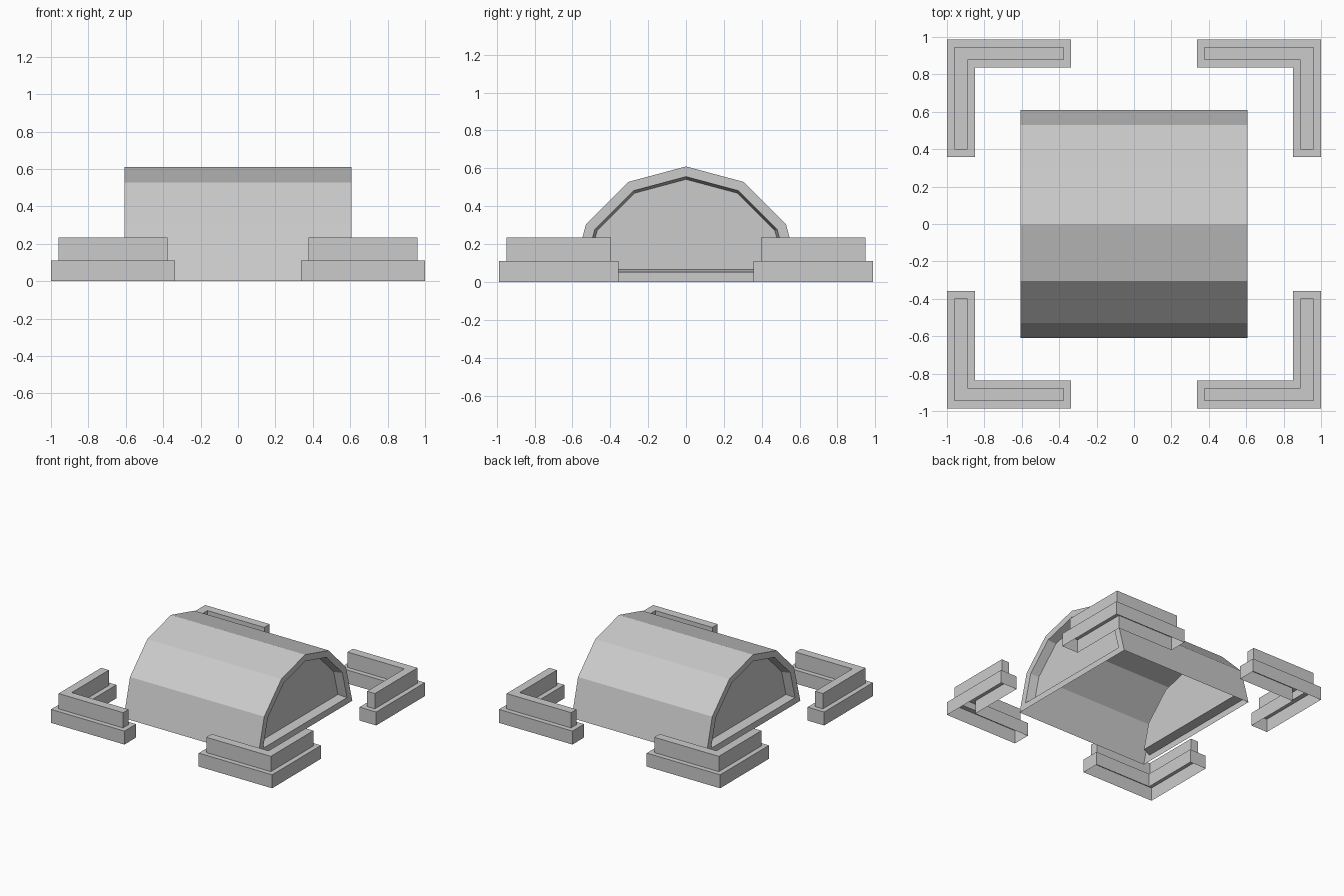
import bpy, bmesh, math
from mathutils import Vector

cube = bpy.data.objects.get("Cube")
if cube:
    bpy.data.objects.remove(cube, do_unlink=True)

grey = bpy.data.materials.new("plain_grey")
grey.use_nodes = True
colour = (0.6, 0.6, 0.6, 1)
grey.diffuse_color = colour
grey.node_tree.nodes["Principled BSDF"].inputs["Base Color"].default_value = colour


def prism(outline, sweep):
    """Closed flat-sided prism from an outline swept along a vector."""
    bm = bmesh.new()
    base = bm.faces.new([bm.verts.new(p) for p in outline])
    top = bmesh.ops.extrude_face_region(bm, geom=[base], use_keep_orig=True)["geom"]
    moved = [v for v in top if isinstance(v, bmesh.types.BMVert)]
    bmesh.ops.translate(bm, verts=moved, vec=sweep)
    bmesh.ops.recalc_face_normals(bm, faces=bm.faces[:])
    return bm


def facing(bm, direction):
    bm.normal_update()
    return [f for f in bm.faces if f.normal.dot(Vector(direction)) > 0.99]


def inset(bm, face, thickness, depth=0):
    bmesh.ops.inset_individual(bm, faces=[face], thickness=thickness,
                               depth=depth, use_even_offset=True)


def finish(bm, name):
    """Open the underside and make the object."""
    under = [f for f in facing(bm, (0, 0, -1))
             if all(abs(v.co.z) < 0.001 for v in f.verts)]
    bmesh.ops.delete(bm, geom=under, context="FACES_ONLY")
    mesh = bpy.data.meshes.new(name)
    bm.to_mesh(mesh)
    bm.free()
    mesh.materials.append(grey)
    bpy.context.collection.objects.link(bpy.data.objects.new(name, mesh))


# Faceted vault: half of a twelve-sided drum with recessed end walls
RADIUS, HALF_LENGTH = 0.61, 0.607
arch = [(-HALF_LENGTH, RADIUS * math.cos(i * math.pi / 6),
         RADIUS * math.sin(i * math.pi / 6)) for i in range(7)]
vault = prism(arch, (2 * HALF_LENGTH, 0, 0))
ends = facing(vault, (1, 0, 0)) + facing(vault, (-1, 0, 0))
for end in ends:
    inset(vault, end, 0.052)
    inset(vault, end, 0.014, -0.07)
finish(vault, "vault")

# Stepped L-shaped corner walls, mirrored to all four corners
X_OUT, Y_OUT, X_END, Y_END, WIDTH = 1.0, 0.987, 0.336, 0.357, 0.15
corner = [(X_END, Y_OUT), (X_OUT, Y_OUT), (X_OUT, Y_END),
          (X_OUT - WIDTH, Y_END), (X_OUT - WIDTH, Y_OUT - WIDTH),
          (X_END, Y_OUT - WIDTH)]
for sx, side in ((1, "left"), (-1, "right")):
    for sy, place in ((1, "back"), (-1, "front")):
        wall = prism([(sx * x, sy * y, 0) for x, y in corner], (0, 0, 0.11))
        top = facing(wall, (0, 0, 1))[0]
        inset(wall, top, 0.04)
        raised = bmesh.ops.extrude_discrete_faces(wall, faces=[top])["faces"][0]
        bmesh.ops.translate(wall, verts=raised.verts[:], vec=(0, 0, 0.125))
        finish(wall, f"{place}_{side}_corner_wall")
